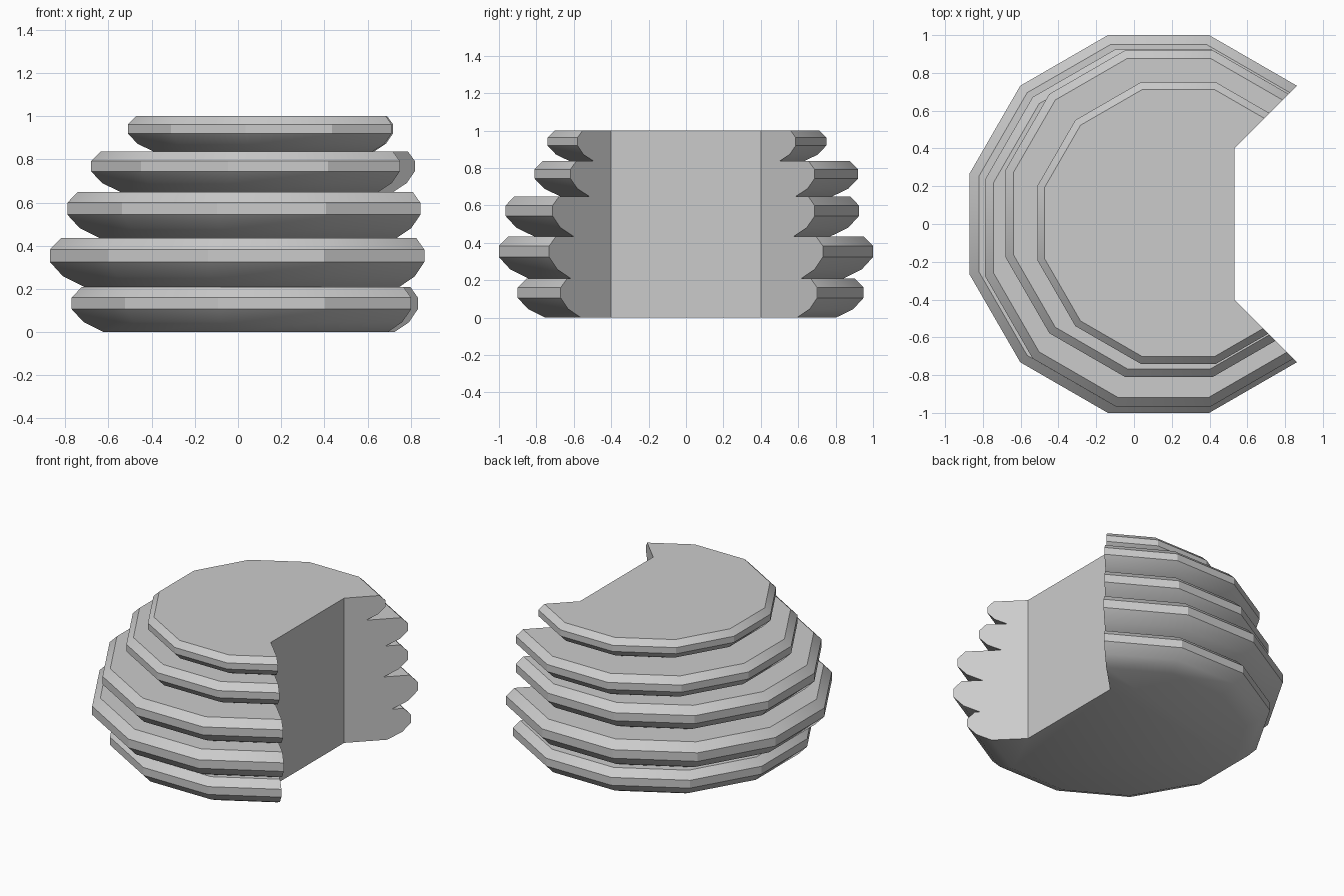
import bpy, bmesh
from math import cos, sin, pi, radians

if "Cube" in bpy.data.objects:
    bpy.data.objects.remove(bpy.data.objects["Cube"])

SIDES = 12
# one rib: (radius factor, height fraction), bottom to top
PROFILE = [(0.84, 0.0), (0.94, 0.22), (1.0, 0.51), (1.0, 0.77), (0.95, 1.0)]
# ribs: (centre x, centre y, apothem, bottom z, top z)
RIBS = [(0.155, 0.025, 0.925, 0.0, 0.208),
        (0.13, 0.0, 1.0, 0.208, 0.435),
        (0.155, -0.02, 0.945, 0.435, 0.648),
        (0.185, 0.055, 0.865, 0.648, 0.836),
        (0.235, 0.005, 0.745, 0.836, 1.0)]


def loft(name, rings):
    """Closed skin through a stack of equal rings."""
    bm = bmesh.new()
    loops = [[bm.verts.new(p) for p in ring] for ring in rings]
    n = len(loops[0])
    for a, b in zip(loops, loops[1:]):
        for i in range(n):
            j = (i + 1) % n
            bm.faces.new((a[i], a[j], b[j], b[i]))
    bm.faces.new(loops[0][::-1])
    bm.faces.new(loops[-1])
    bmesh.ops.recalc_face_normals(bm, faces=bm.faces[:])
    mesh = bpy.data.meshes.new(name)
    bm.to_mesh(mesh)
    bm.free()
    obj = bpy.data.objects.new(name, mesh)
    bpy.context.collection.objects.link(obj)
    return obj


# ribbed body: five slightly shifted twelve-sided ribs in one skin
rings = []
for cx, cy, apothem, z0, z1 in RIBS:
    for f, t in PROFILE:
        r = apothem * f / cos(pi / SIDES)
        rings.append([(cx + r * cos((i + 0.5) * 2 * pi / SIDES),
                       cy + r * sin((i + 0.5) * 2 * pi / SIDES),
                       z0 + t * (z1 - z0)) for i in range(SIDES)])
body = loft("ribbed_body", rings)

# wedge-shaped notch on the right side
outline = [(0.531, -0.4), (2.531, -2.4), (2.531, 2.4), (0.531, 0.4)]
cutter = loft("notch_cutter", [[(x, y, z) for x, y in outline] for z in (-0.5, 1.5)])
cutter.hide_render = True

mod = body.modifiers.new("notch", 'BOOLEAN')
mod.operation = 'DIFFERENCE'
mod.solver = 'EXACT'
mod.object = cutter
bpy.context.view_layer.objects.active = body
body.select_set(True)
bpy.ops.object.modifier_apply(modifier=mod.name)
bpy.data.objects.remove(cutter)
bpy.ops.object.shade_smooth_by_angle(angle=radians(29.5))
